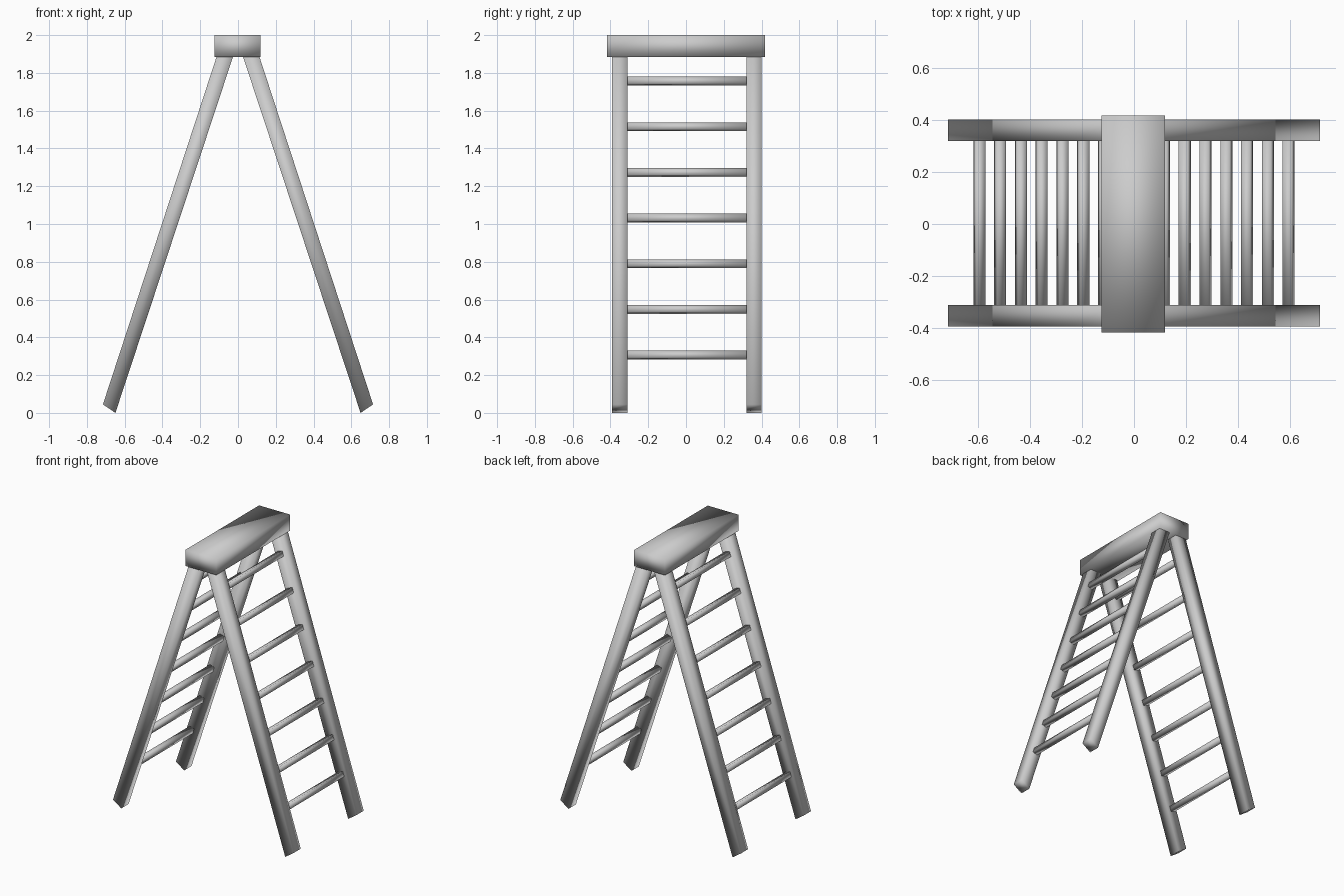
import bpy
import bmesh
import math

cube = bpy.data.objects.get("Cube")
if cube:
    bpy.data.objects.remove(cube, do_unlink=True)

# One plain light grey for the whole ladder
grey = bpy.data.materials.new("light_grey")
grey.use_nodes = True
COLOUR = (0.604, 0.604, 0.604, 1.0)
grey.diffuse_color = COLOUR
grey.node_tree.nodes["Principled BSDF"].inputs["Base Color"].default_value = COLOUR


def prism(name, profile, y0, y1):
    """Extrude an (x, z) profile from y0 to y1, with soft shading."""
    bm = bmesh.new()
    near = [bm.verts.new((x, y0, z)) for x, z in profile]
    far = [bm.verts.new((x, y1, z)) for x, z in profile]
    bm.faces.new(near)
    bm.faces.new(far[::-1])
    n = len(profile)
    for i in range(n):
        j = (i + 1) % n
        bm.faces.new((near[i], far[i], far[j], near[j]))
    bmesh.ops.recalc_face_normals(bm, faces=bm.faces)
    for face in bm.faces:
        face.smooth = True
    mesh = bpy.data.meshes.new(name)
    bm.to_mesh(mesh)
    bm.free()
    mesh.materials.append(grey)
    obj = bpy.data.objects.new(name, mesh)
    bpy.context.collection.objects.link(obj)
    return obj


# Top board
prism("top_board", [(-0.125, 1.885), (0.12, 1.885), (0.12, 2.0), (-0.125, 2.0)],
      -0.417, 0.417)

LEG = [(0.649, 0.0), (0.715, 0.045), (0.112, 1.89), (0.025, 1.89)]
SLOPE = 0.33
TILT = math.atan(SLOPE)
HALF_DIAGONAL = 0.0185 * math.sqrt(2)

for side, label in ((1, "left"), (-1, "right")):
    # Leaning legs, front and back
    leg = [(side * x, z) for x, z in LEG]
    prism(f"{label}_front_leg", leg, -0.393, -0.311)
    prism(f"{label}_back_leg", leg, 0.319, 0.401)

    # Square rungs, tilted with the legs
    for k in range(7):
        z = 0.306 + k * 0.2417
        x = 0.594 - SLOPE * (z - 0.306)
        corners = [TILT + math.pi * (i / 2 + 0.25) for i in range(4)]
        rung = [(side * (x + HALF_DIAGONAL * math.cos(a)),
                 z + HALF_DIAGONAL * math.sin(a)) for a in corners]
        prism(f"{label}_rung_{k + 1}", rung, -0.314, 0.322)
